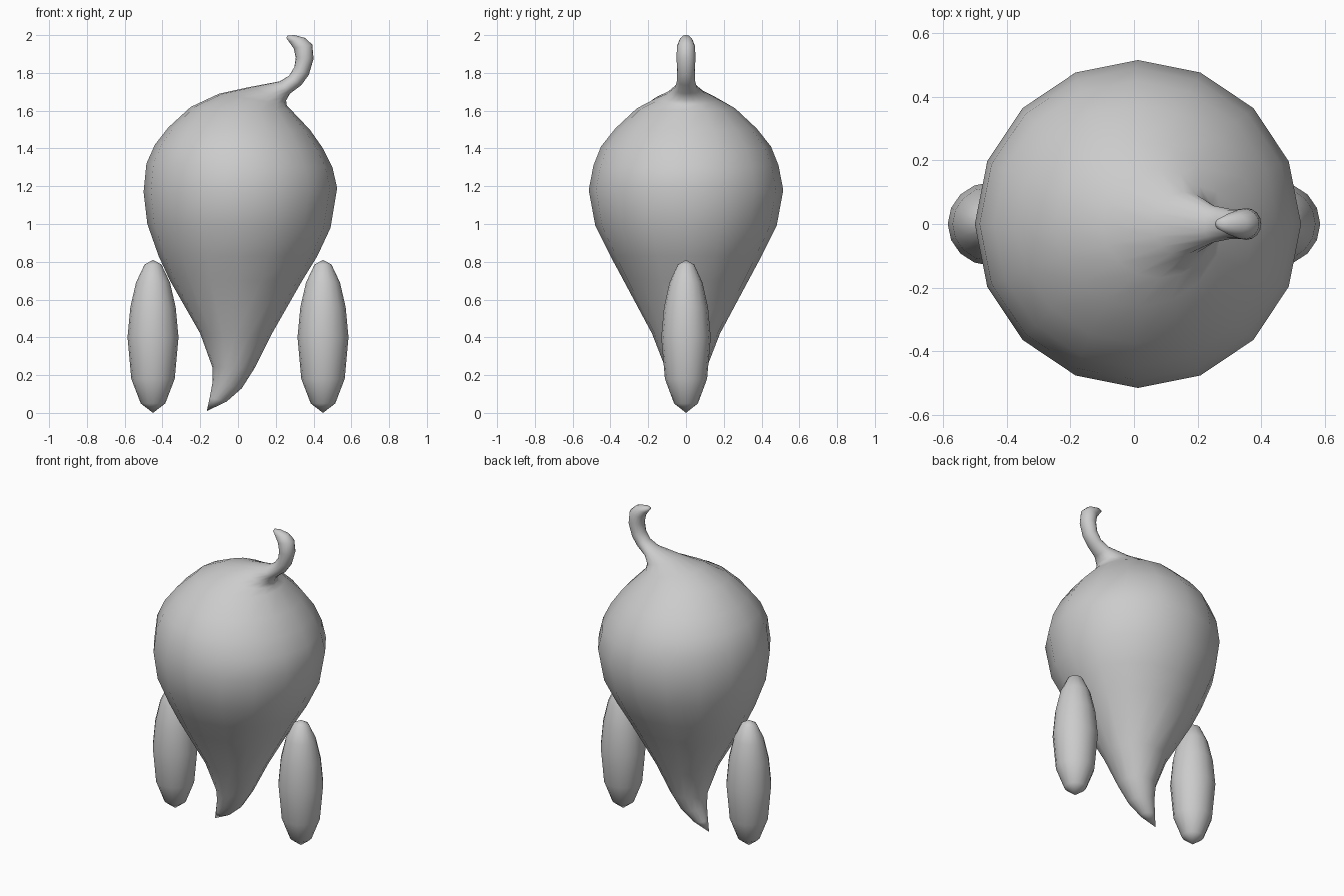
import bpy, bmesh, math
from mathutils import Vector

clay = bpy.data.materials.new("plain_grey")
clay.diffuse_color = (0.6, 0.6, 0.6, 1)


def loft(name, rings, sides, start, end):
    """Skin tilted ellipses (left x, left z, right x, right z, half depth) between two end points."""
    bm = bmesh.new()
    loops = []
    for lx, lz, rx, rz, depth in rings:
        mid = Vector(((lx + rx) / 2, 0, (lz + rz) / 2))
        half = Vector(((rx - lx) / 2, 0, (rz - lz) / 2))
        loop = []
        for i in range(sides):
            a = 2 * math.pi * i / sides
            loop.append(bm.verts.new(mid + half * math.cos(a) + Vector((0, depth * math.sin(a), 0))))
        loops.append(loop)
    first = bm.verts.new((start[0], 0, start[1]))
    last = bm.verts.new((end[0], 0, end[1]))
    for i in range(sides):
        j = (i + 1) % sides
        bm.faces.new((first, loops[0][j], loops[0][i]))
        for a, b in zip(loops, loops[1:]):
            bm.faces.new((a[i], a[j], b[j], b[i]))
        bm.faces.new((last, loops[-1][i], loops[-1][j]))
    bmesh.ops.recalc_face_normals(bm, faces=bm.faces)
    for f in bm.faces:
        f.smooth = True
    mesh = bpy.data.meshes.new(name)
    bm.to_mesh(mesh)
    bm.free()
    mesh.materials.append(clay)
    obj = bpy.data.objects.new(name, mesh)
    bpy.context.collection.objects.link(obj)
    return obj


# Bulb-shaped body, from the pointed tail up to the curled stem
loft("body", [
    (-0.15, 0.08, -0.06, 0.06, 0.04),
    (-0.135, 0.16, 0.02, 0.13, 0.075),
    (-0.135, 0.24, 0.09, 0.24, 0.11),
    (-0.20, 0.42, 0.18, 0.42, 0.18),
    (-0.36, 0.70, 0.34, 0.70, 0.33),
    (-0.42, 0.83, 0.42, 0.83, 0.40),
    (-0.48, 1.00, 0.49, 0.98, 0.48),
    (-0.50, 1.17, 0.525, 1.19, 0.515),
    (-0.485, 1.32, 0.50, 1.30, 0.49),
    (-0.44, 1.42, 0.45, 1.40, 0.45),
    (-0.37, 1.51, 0.38, 1.50, 0.375),
    (-0.25, 1.62, 0.28, 1.605, 0.26),
    (-0.10, 1.69, 0.257, 1.63, 0.17),
    (0.06, 1.725, 0.255, 1.655, 0.10),
    (0.22, 1.755, 0.275, 1.69, 0.058),
    (0.27, 1.785, 0.335, 1.735, 0.047),
    (0.298, 1.83, 0.375, 1.79, 0.047),
    (0.306, 1.88, 0.40, 1.875, 0.05),
    (0.295, 1.93, 0.393, 1.95, 0.048),
    (0.27, 1.965, 0.355, 1.985, 0.035),
    (0.255, 1.985, 0.30, 2.00, 0.02),
], 16, (-0.165, 0.01), (0.262, 1.998))

# Two long rounded legs, one at each side
for side, label in ((-1, "left"), (1, "right")):
    leg = [(0.05, 0.065), (0.18, 0.115), (0.40, 0.135), (0.56, 0.12), (0.69, 0.09), (0.785, 0.045)]
    loft(label + "_leg", [(side * 0.45 - r, z, side * 0.45 + r, z, r * 0.97) for z, r in leg],
         16, (side * 0.45, 0.0), (side * 0.45, 0.81))
